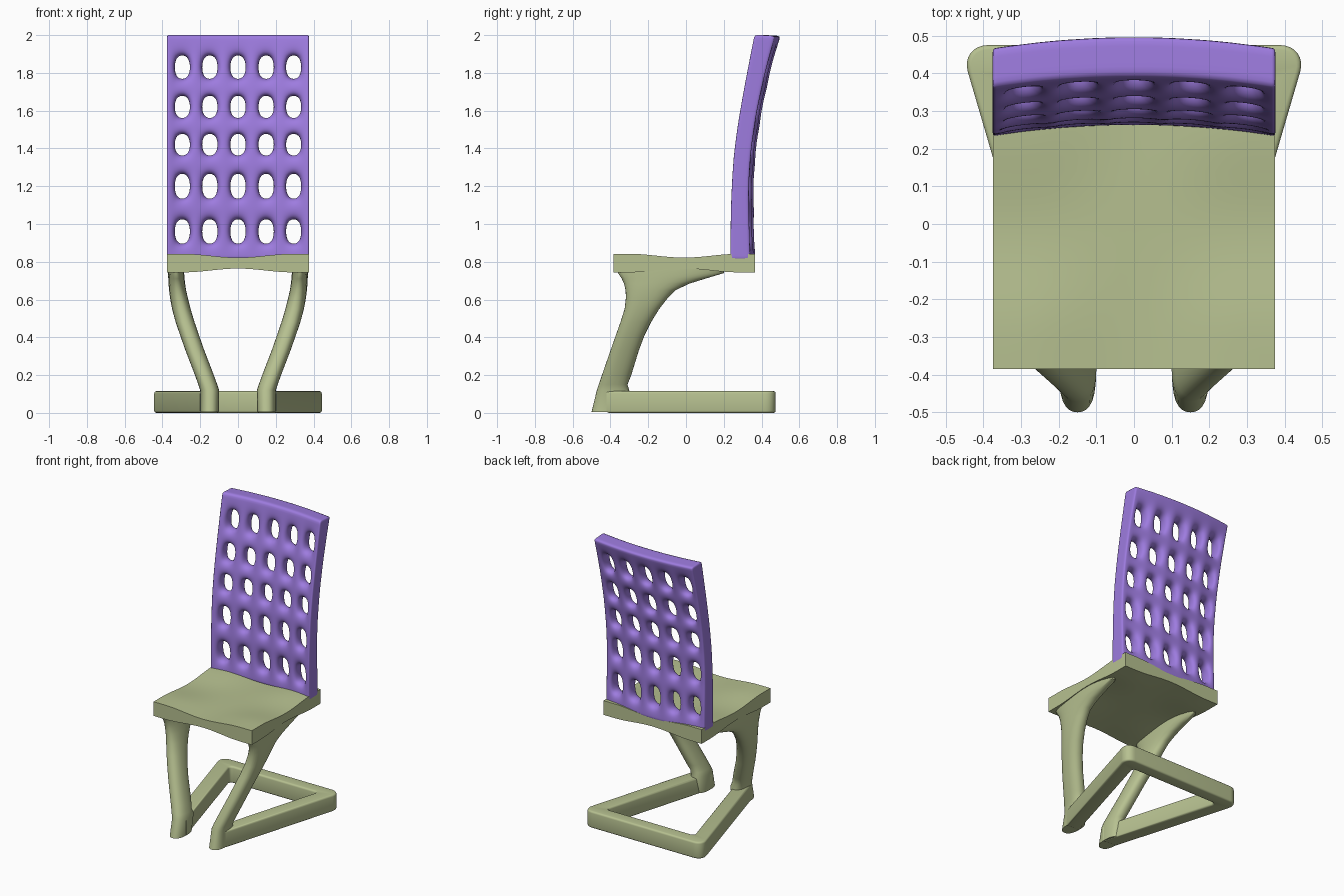
import bpy, bmesh, math
from mathutils import Vector

old = bpy.data.objects.get("Cube")
if old:
    bpy.data.objects.remove(old, do_unlink=True)


def make_material(name, colour):
    mat = bpy.data.materials.new(name)
    mat.use_nodes = True
    mat.diffuse_color = colour
    mat.node_tree.nodes["Principled BSDF"].inputs["Base Color"].default_value = colour
    return mat


green = make_material("sage green", (0.47, 0.53, 0.28, 1))
purple = make_material("lavender purple", (0.34, 0.2, 0.74, 1))


def finish(name, bm, mat, angle=None):
    bmesh.ops.recalc_face_normals(bm, faces=bm.faces)
    mesh = bpy.data.meshes.new(name)
    bm.to_mesh(mesh)
    bm.free()
    mesh.materials.append(mat)
    obj = bpy.data.objects.new(name, mesh)
    bpy.context.collection.objects.link(obj)
    bpy.ops.object.select_all(action='DESELECT')
    obj.select_set(True)
    bpy.context.view_layer.objects.active = obj
    if angle:
        bpy.ops.object.shade_smooth_by_angle(angle=math.radians(angle))
    else:
        bpy.ops.object.shade_smooth()
    return obj


def sample(table, z):
    """Linear lookup of a value in (height, value) pairs."""
    for (z0, a), (z1, b) in zip(table, table[1:]):
        if z <= z1:
            return a + (b - a) * (z - z0) / (z1 - z0)
    return table[-1][1]


# Seat: square slab, hollowed in the middle of every edge
def hollow(t):
    return math.cos(math.pi / 2 * t / 0.29) ** 2 if abs(t) < 0.29 else 0


bm = bmesh.new()
bmesh.ops.create_cube(bm, size=1)
bmesh.ops.subdivide_edges(bm, edges=bm.edges, cuts=19, use_grid_fill=True)
for v in bm.verts:
    x, y, side = v.co.x * 0.75, v.co.y * 0.75, v.co.z * 2
    dip = 0.02 * (1 - (1 - hollow(x)) * (1 - hollow(y)))
    v.co = (x, y - 0.01, 0.793 + side * (0.049 - dip))
finish("seat", bm, green, 30)

# Legs: stacked oval slices of (height, centre x, half width, front y, rear y)
LEG = [(0.005, 0.15, 0.048, -0.5, -0.32), (0.12, 0.15, 0.05, -0.472, -0.3),
       (0.15, 0.16, 0.05, -0.462, -0.31), (0.2, 0.178, 0.05, -0.445, -0.29),
       (0.33, 0.228, 0.05, -0.4, -0.25), (0.41, 0.256, 0.05, -0.372, -0.22),
       (0.48, 0.28, 0.05, -0.347, -0.185), (0.55, 0.3, 0.049, -0.325, -0.142),
       (0.61, 0.313, 0.047, -0.318, -0.095), (0.65, 0.32, 0.045, -0.32, -0.055),
       (0.685, 0.324, 0.044, -0.328, 0.02), (0.71, 0.326, 0.043, -0.34, 0.1),
       (0.74, 0.328, 0.043, -0.36, 0.2), (0.78, 0.328, 0.042, -0.362, 0.205)]
SIDES = 28
for side, name in ((1, "left_leg"), (-1, "right_leg")):
    bm = bmesh.new()
    rings = []
    for z, cx, hx, front, rear in LEG:
        ring = []
        for i in range(SIDES):
            a = 2 * math.pi * i / SIDES
            c, s = math.cos(a), math.sin(a)
            px = math.copysign(abs(c) ** 0.85, c) * hx
            py = math.copysign(abs(s) ** 0.85, s) * (rear - front) / 2
            ring.append(bm.verts.new((side * (cx + px), (front + rear) / 2 + py, z)))
        rings.append(ring)
    for low, high in zip(rings, rings[1:]):
        for i in range(SIDES):
            j = (i + 1) % SIDES
            bm.faces.new((low[i], low[j], high[j], high[i]))
    bm.faces.new(rings[0])
    bm.faces.new(rings[-1])
    finish(name, bm, green, 55)

# Floor frame: open-fronted trapezoid with rounded rear corners
HALF = [(0.1, -0.42), (0.2, -0.42), (0.462, 0.475), (0.335, 0.388)]
inner_first = [HALF[3], HALF[0], HALF[1], HALF[2]]
outline = inner_first + [(-x, y) for x, y in reversed(inner_first)]
bm = bmesh.new()
corners = [bm.verts.new((x, y, 0)) for x, y in outline]
bm.faces.new(corners)
bmesh.ops.bevel(bm, geom=[corners[3], corners[4]], offset=0.075, segments=8,
                profile=0.5, affect='VERTICES')
bmesh.ops.bevel(bm, geom=[corners[0], corners[7]] if corners[0].is_valid else [],
                offset=0.025, segments=4, profile=0.5, affect='VERTICES')
top = bmesh.ops.extrude_face_region(bm, geom=bm.faces[:])["geom"]
bmesh.ops.translate(bm, vec=(0, 0, 0.115),
                    verts=[g for g in top if isinstance(g, bmesh.types.BMVert)])
bmesh.ops.recalc_face_normals(bm, faces=bm.faces)
rims = [e for e in bm.edges if abs(e.verts[0].co.z - e.verts[1].co.z) < 0.001]
bmesh.ops.bevel(bm, geom=rims, offset=0.012, segments=3, profile=0.5, affect='EDGES')
finish("floor_frame", bm, green, 40)

# Backrest: curved lattice cage with a 5 x 5 set of openings, then subdivided
FRONT = [(0.8, 0.233), (1.0, 0.235), (1.2, 0.24), (1.4, 0.255), (1.6, 0.285),
         (1.8, 0.322), (2.02, 0.365)]
DEPTH = [(0.8, 0.105), (1.0, 0.098), (1.2, 0.088), (1.6, 0.088), (1.8, 0.095), (2.02, 0.11)]
xs, zs = [-0.376], [0.812]
for cx in (-0.295, -0.149, 0, 0.149, 0.295):
    xs += [cx - 0.041, cx + 0.041]
for cz, h in ((0.96, 0.066), (1.2, 0.067), (1.42, 0.058), (1.62, 0.06), (1.83, 0.063)):
    zs += [cz - h, cz + h]
xs.append(0.376)
zs.append(2.002)
N = len(xs)
bm = bmesh.new()
cage = {}
for k in (0, 1):
    for i, x in enumerate(xs):
        for j, z in enumerate(zs):
            bow = 0.03 * (1 - (x / 0.376) ** 2)
            y = sample(FRONT, z) + bow + k * sample(DEPTH, z)
            tilt = -0.006 * k if j == N - 1 else 0
            cage[i, j, k] = bm.verts.new((x, y, z + tilt))


def is_solid(i, j):
    return 0 <= i < N - 1 and 0 <= j < N - 1 and not (i % 2 and j % 2)


for i in range(N - 1):
    for j in range(N - 1):
        if not is_solid(i, j):
            continue
        loop = [(i, j), (i + 1, j), (i + 1, j + 1), (i, j + 1)]
        for k in (0, 1):
            bm.faces.new([cage[a, b, k] for a, b in loop])
        # Walls wherever the neighbouring cell is open
        for n, (di, dj) in enumerate(((0, -1), (1, 0), (0, 1), (-1, 0))):
            if not is_solid(i + di, j + dj):
                p, q = loop[n], loop[(n + 1) % 4]
                bm.faces.new((cage[(*p, 0)], cage[(*q, 0)], cage[(*q, 1)], cage[(*p, 1)]))

# Firm up the outer border so the panel keeps its rectangular outline
crease = bm.edges.layers.float.new("crease_edge")
border = {v for (i, j, k), v in cage.items() if i in (0, N - 1) or j in (0, N - 1)}
for e in bm.edges:
    if all(v in border for v in e.verts):
        e[crease] = 0.45
backrest = finish("backrest", bm, purple)
subdivision = backrest.modifiers.new("rounding", 'SUBSURF')
subdivision.levels = subdivision.render_levels = 3
